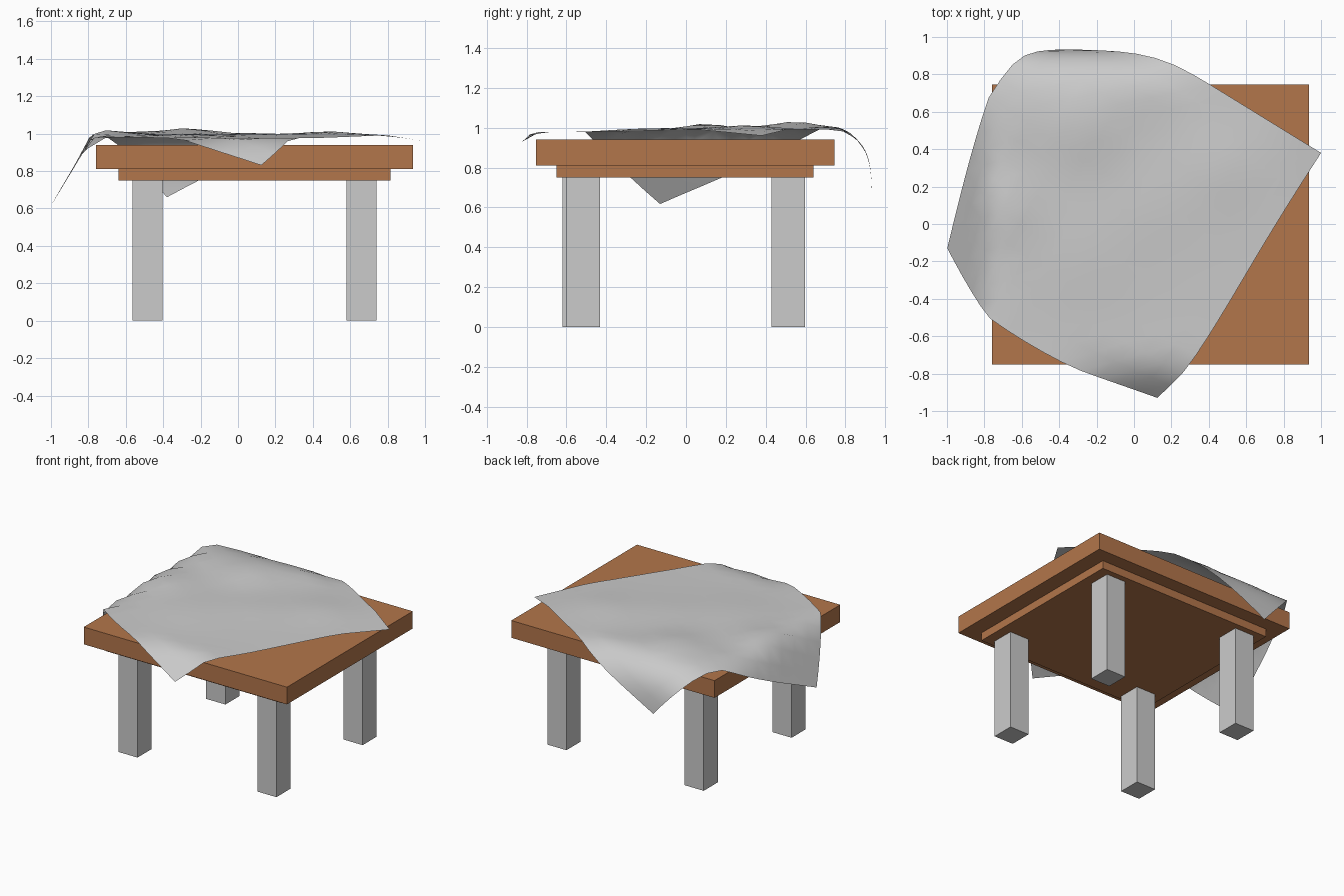
import bpy, bmesh, math
from mathutils import Vector

if "Cube" in bpy.data.objects:
    bpy.data.objects.remove(bpy.data.objects["Cube"])

wood = bpy.data.materials.new("wood")
wood.diffuse_color = (0.45, 0.18, 0.07, 1)
wood.use_nodes = True
wood.node_tree.nodes["Principled BSDF"].inputs["Base Color"].default_value = wood.diffuse_color


def box(name, x, y, z, mat=None):
    """Axis-aligned box from (min, max) ranges."""
    bm = bmesh.new()
    bmesh.ops.create_cube(bm, size=1)
    for v in bm.verts:
        v.co = [r[0] + (c + 0.5) * (r[1] - r[0]) for c, r in zip(v.co, (x, y, z))]
    return finish(name, bm, mat)


def finish(name, bm, mat=None):
    me = bpy.data.meshes.new(name)
    bm.to_mesh(me)
    bm.free()
    ob = bpy.data.objects.new(name, me)
    bpy.context.collection.objects.link(ob)
    if mat:
        me.materials.append(mat)
    return ob


# Wooden top and the smaller slab beneath it
box("table_top", (-0.76, 0.935), (-0.752, 0.746), (0.81, 0.94), wood)
box("apron", (-0.64, 0.815), (-0.65, 0.64), (0.75, 0.81), wood)

# Four legs (the front left one stands slightly forward)
for name, x, y in (("front_left_leg", -0.485, -0.535), ("front_right_leg", 0.66, -0.515),
                   ("back_left_leg", -0.485, 0.512), ("back_right_leg", 0.66, 0.512)):
    box(name, (x - 0.08, x + 0.08), (y - 0.084, y + 0.084), (0, 0.75))

# Cloth: a turned square laid flat, then bent down where it overhangs
A, B = Vector((-1.2, -0.13)), Vector((0.125, -0.98))   # left, front corners
D, C = Vector((-0.38, 1.23)), Vector((1.0, 0.38))      # back, right corners
BUMPS = ((-0.27, 0.54, 0.04, 0.2), (-0.68, 0.1, 0.03, 0.15), (0.48, 0.3, 0.022, 0.2),
         (-0.3, -0.2, 0.012, 0.25), (-0.65, 0.55, 0.02, 0.15), (0.1, 0.1, 0.01, 0.2),
         (0.05, 0.72, 0.015, 0.12))


def drape(u, v):
    p = A.lerp(B, u).lerp(D.lerp(C, u), v)
    # edges bow outwards a little
    p += Vector((-0.5, -0.85)) * 0.11 * math.sin(math.pi * u) * (1 - u * 0.4) * (1 - v) ** 3
    p += Vector((-0.84, 0.54)) * 0.055 * math.sin(math.pi * v) * (1 - u) ** 3
    p += Vector((0.84, -0.54)) * 0.06 * math.sin(math.pi * v) * (1 - v) ** 2 * u ** 3
    x, y = p
    z = 0.978 + 0.012 * min(1, max(0, (y + 0.5) / 0.5)) - 0.03 * max(0, (x - 0.8) / 0.2)
    z += sum(h * math.exp(-((x - a) ** 2 + (y - b) ** 2) / r ** 2) for a, b, h, r in BUMPS)
    if x < -0.78:                      # left overhang
        e = -0.78 - x
        x, z = -0.78 - 0.52 * e, z - 0.88 * e
    if y < -0.77:                      # front overhang
        e = -0.77 - y
        y, z = -0.77 - 0.76 * e, z - 0.7 * e
    if y > 0.78:                       # back overhang
        e = y - 0.78
        y, z = 0.78 + 0.155 * math.tanh(e / 0.17), z - 0.33 * (e / 0.45) ** 1.2
    return x, y, z


N = 14
bm = bmesh.new()
grid = [[bm.verts.new(drape(i / N, j / N)) for i in range(N + 1)] for j in range(N + 1)]
for j in range(N):
    for i in range(N):
        f = bm.faces.new((grid[j][i], grid[j][i + 1], grid[j + 1][i + 1], grid[j + 1][i]))
        f.smooth = True
finish("tablecloth", bm)
